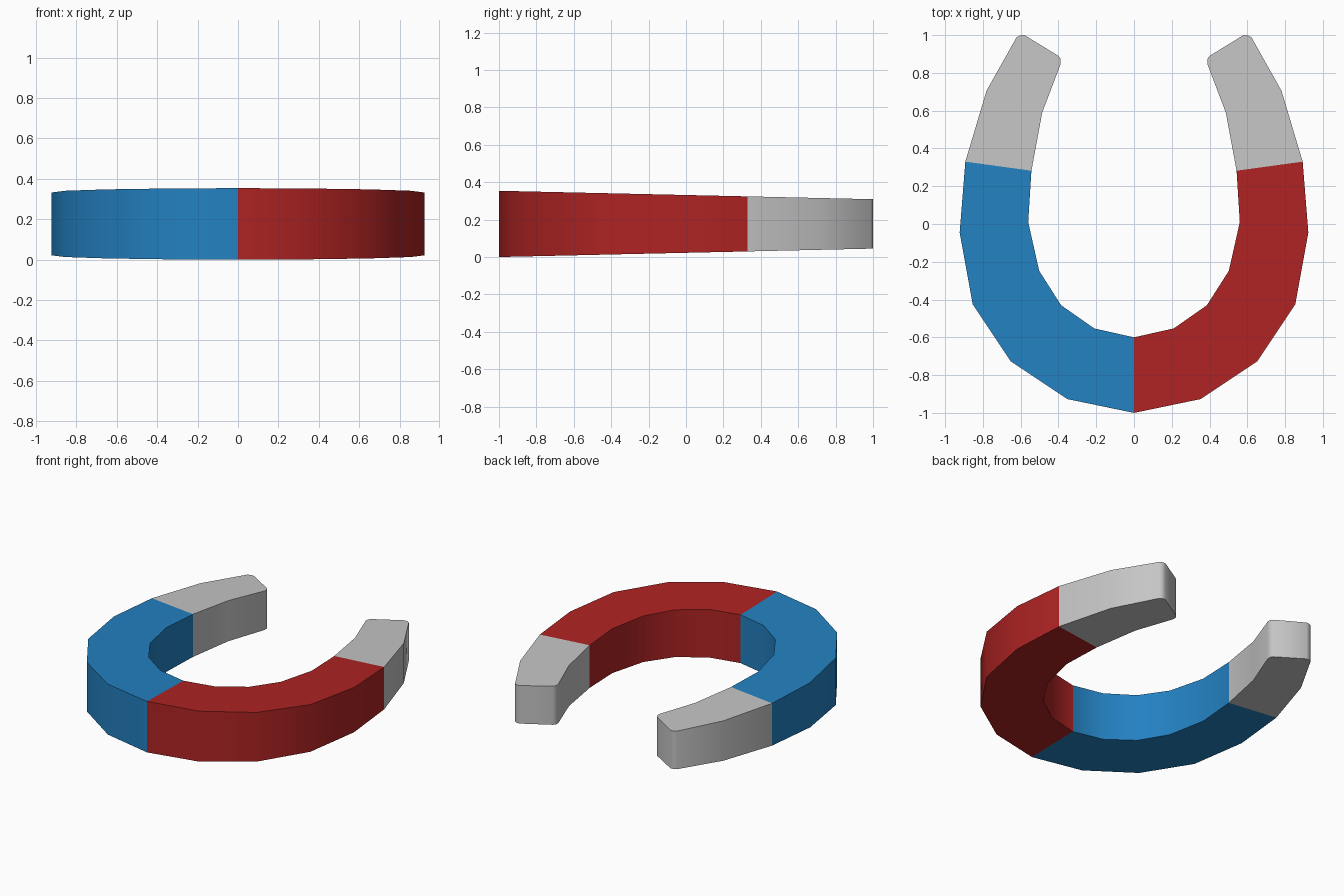
import bpy, bmesh, math

if "Cube" in bpy.data.objects:
    bpy.data.objects.remove(bpy.data.objects["Cube"])

def material(name, rgb):
    m = bpy.data.materials.new(name)
    m.diffuse_color = (*rgb, 1)
    m.use_nodes = True
    m.node_tree.nodes["Principled BSDF"].inputs["Base Color"].default_value = m.diffuse_color
    return m

# Right half in plan: (outer x, outer y, inner x, inner y) from the bend to the tip
half = [
    (0.000, -1.000, 0.000, -0.600),
    (0.352, -0.927, 0.210, -0.553),
    (0.653, -0.727, 0.386, -0.430),
    (0.854, -0.425, 0.502, -0.248),
    (0.923, -0.045, 0.560, 0.010),
    (0.893, 0.330, 0.543, 0.282),
    (0.781, 0.705, 0.486, 0.590),
    (0.622, 0.988, 0.388, 0.848),
    (0.604, 0.998, 0.388, 0.874),
    (0.580, 1.000, 0.400, 0.890),
]
TIP = 5  # section where the steel tip begins
sections = [(-a, b, -c, d) for a, b, c, d in reversed(half[1:])] + half
mid = len(half) - 1

def pair(bm, x, y):
    # Thickness tapers evenly from the bend to the tips
    h = 0.177 - 0.0225 * (y + 1)
    return [bm.verts.new((x, y, 0.177 + s * h)) for s in (-1, 1)]

# Horseshoe body: rings of four corners bridged along the sections
bm = bmesh.new()
rings = []
for ox, oy, ix, iy in sections:
    ob, ot = pair(bm, ox, oy)
    ib, it = pair(bm, ix, iy)
    rings.append((ob, ot, it, ib))
for i, (a, b) in enumerate(zip(rings, rings[1:])):
    for k in range(4):
        n = (k + 1) % 4
        f = bm.faces.new((a[k], a[n], b[n], b[k]))
        # Steel tips, blue left arm, red right arm
        if i < mid - TIP or i >= mid + TIP:
            f.material_index = 2
        else:
            f.material_index = 0 if i < mid else 1
for ring in (rings[0], rings[-1]):
    bm.faces.new(ring).material_index = 2
bmesh.ops.recalc_face_normals(bm, faces=bm.faces)

# Smooth along the sides, sharp at the rims
for f in bm.faces:
    f.smooth = True
for e in bm.edges:
    e.smooth = e.calc_face_angle(0) < math.radians(45)

mesh = bpy.data.meshes.new("horseshoe_magnet")
bm.to_mesh(mesh)
bm.free()
mesh.materials.append(material("blue paint", (0.017, 0.220, 0.540)))
mesh.materials.append(material("red paint", (0.430, 0.017, 0.017)))
mesh.materials.append(material("steel grey", (0.560, 0.560, 0.560)))
bpy.context.collection.objects.link(bpy.data.objects.new("horseshoe_magnet", mesh))
